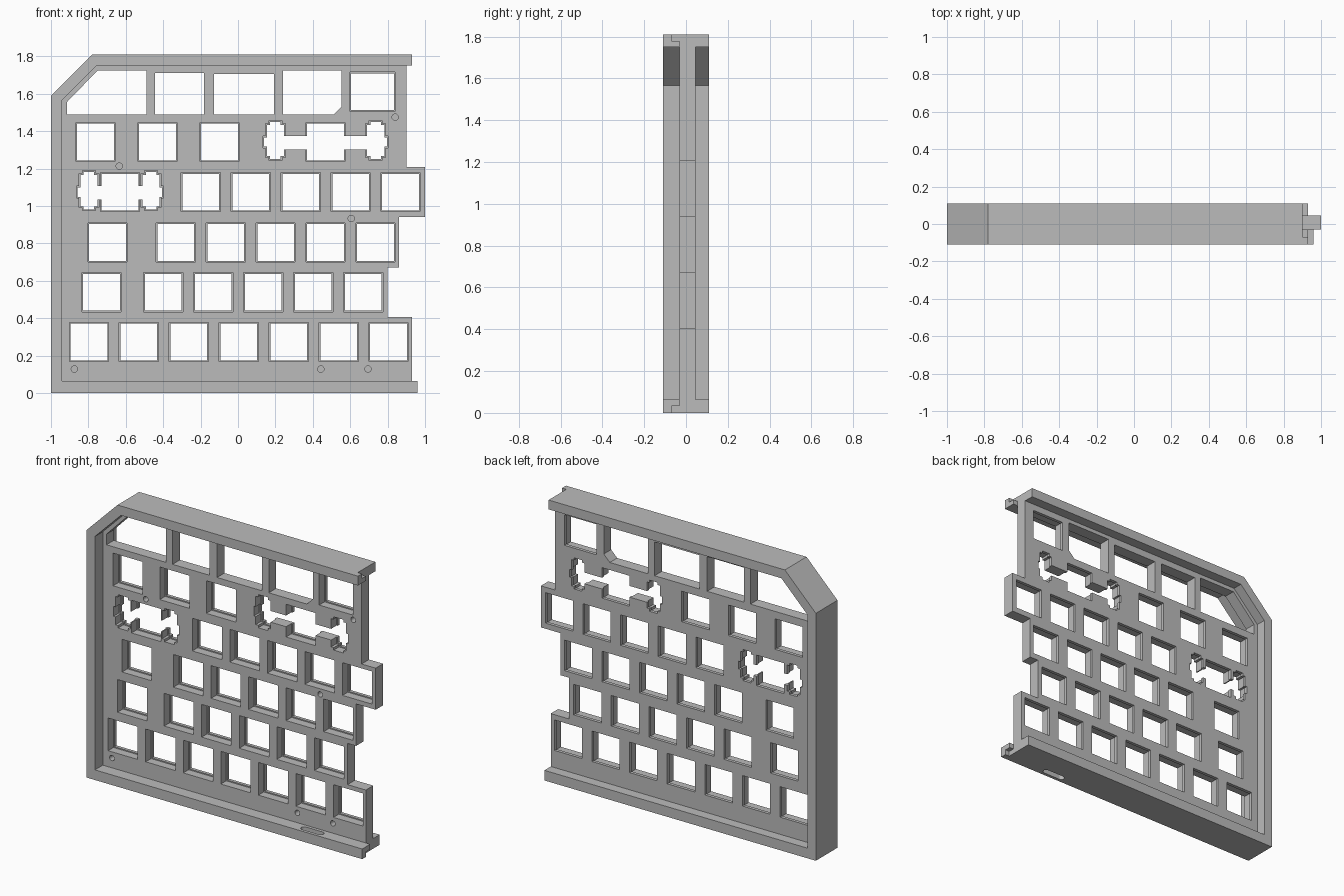
import bpy, bmesh, math

cube = bpy.data.objects.get("Cube")
if cube:
    bpy.data.objects.remove(cube, do_unlink=True)

grey = bpy.data.materials.new("matte grey")
grey.use_nodes = True
COLOR = (0.5, 0.5, 0.5, 1)
grey.diffuse_color = COLOR
grey.node_tree.nodes["Principled BSDF"].inputs["Base Color"].default_value = COLOR

FRONT, BACK = -0.11, 0.11            # rim depth
PLATE_F, PLATE_B = -0.03, 0.045      # key plate depth
LIP = 0.024                          # where the wide pocket meets the narrow lip
KEY = 0.196
STEP = 0.007                         # pocket clearance around each opening


def prism(bm, pts, a, b, axis="y"):
    """Extrude a closed outline from a to b along y (outline x,z) or z (outline x,y)."""
    place = (lambda u, v, w: (u, w, v)) if axis == "y" else (lambda u, v, w: (u, v, w))
    ends = [[bm.verts.new(place(u, v, w)) for u, v in pts] for w in (a, b)]
    faces = [bm.faces.new(ends[0]), bm.faces.new(ends[1][::-1])]
    for i in range(len(pts)):
        j = (i + 1) % len(pts)
        faces.append(bm.faces.new((ends[0][j], ends[0][i], ends[1][i], ends[1][j])))
    bmesh.ops.recalc_face_normals(bm, faces=faces)


def rect(x0, x1, z0, z1):
    return [(x0, z0), (x1, z0), (x1, z1), (x0, z1)]


def centred(x, z, w, h):
    return rect(x - w / 2, x + w / 2, z - h / 2, z + h / 2)


def circle(x, z, r, n=24):
    return [(x + r * math.cos(math.tau * i / n), z + r * math.sin(math.tau * i / n))
            for i in range(n)]


def make(name, bm):
    mesh = bpy.data.meshes.new(name)
    bm.to_mesh(mesh)
    bm.free()
    mesh.materials.append(grey)
    obj = bpy.data.objects.new(name, mesh)
    bpy.context.collection.objects.link(obj)
    return obj


def carve(target, bm):
    cutter = make("cutter", bm)
    cutter.hide_render = True
    mod = target.modifiers.new("openings", "BOOLEAN")
    mod.operation, mod.solver, mod.use_self = "DIFFERENCE", "EXACT", True
    mod.object = cutter
    bpy.context.view_layer.objects.active = target
    bpy.ops.object.modifier_apply(modifier=mod.name)
    bpy.data.objects.remove(cutter, do_unlink=True)


# Rim: one C-shaped band around the bottom, left, chamfered corner and top
bm = bmesh.new()
prism(bm, [(0.93, 0), (-1, 0), (-1, 1.59), (-0.78, 1.81), (0.9, 1.81), (0.9, 1.75),
           (-0.755, 1.75), (-0.94, 1.565), (-0.94, 0.065), (0.93, 0.065)], FRONT, BACK)
rim = make("outer_rim", bm)

# Rounded slot through the bottom rim
bm = bmesh.new()
half, r = 0.06, 0.02
slot = []
for i in range(18):
    a = -math.pi / 2 + math.pi * (i % 9) / 8 + (math.pi if i > 8 else 0)
    slot.append((0.578 + (half if i < 9 else -half) + r * math.cos(a), -0.07 + r * math.sin(a)))
prism(bm, slot, -0.05, 0.12, "z")
carve(rim, bm)

# Hooked joint tongues at the open ends of the rim
for name, x, outer, mid, inner in (("bottom_tongue", 0.93, 0, 0.032, 0.065),
                                   ("top_tongue", 0.9, 1.81, 1.78, 1.75)):
    bm = bmesh.new()
    sec = [(FRONT, outer), (-0.07, outer), (-0.07, mid), (-0.03, mid), (-0.03, inner), (FRONT, inner)]
    ends = [[bm.verts.new((xx, y, z)) for y, z in sec] for xx in (x, x + 0.03)]
    bm.faces.new(ends[0])
    bm.faces.new(ends[1][::-1])
    for i in range(6):
        j = (i + 1) % 6
        bm.faces.new((ends[0][j], ends[0][i], ends[1][i], ends[1][j]))
    bmesh.ops.recalc_face_normals(bm, faces=bm.faces[:])
    make(name, bm)

# Key plate with the staggered right edge
bm = bmesh.new()
prism(bm, [(-0.94, 0.065), (0.93, 0.065), (0.93, 0.405), (0.8, 0.405), (0.8, 0.67),
           (0.86, 0.67), (0.86, 0.94), (1, 0.94), (1, 1.207), (0.9, 1.207), (0.9, 1.75),
           (-0.755, 1.75), (-0.94, 1.565)], PLATE_F, PLATE_B)
plate = make("key_plate", bm)

bm = bmesh.new()


def opening(x, z, w, h):
    """Through hole with a slightly wider pocket in front."""
    prism(bm, centred(x, z, w, h), -0.1, 0.1)
    prism(bm, centred(x, z, w + 2 * STEP, h + 2 * STEP), -0.09, LIP)


# Key openings: row height, single keys, then evenly spaced run (start, count)
PITCH = 0.267
rows = [(1.342, [-0.762, -0.43, -0.099, 0.468], 0, 0),
        (1.074, [-0.631], -0.199, 5),
        (0.805, [-0.698], -0.333, 5),
        (0.538, [-0.73], -0.399, 5),
        (0.273, [], -0.797, 7)]
for z, singles, start, count in rows:
    for x in singles + [start + PITCH * i for i in range(count)]:
        opening(x, z, KEY, KEY)
opening(0.719, 1.61, 0.228, KEY)

# Stabiliser openings either side of the two wide keys
for cx, cz, reach in ((0.468, 1.342, 0.268), (-0.631, 1.074, 0.166)):
    for s in (-1, 1):
        x, z = cx + s * reach, cz + 0.008
        opening(x, z, 0.092, 0.168)
        opening(x, z, 0.056, 0.2)
        opening(x + s * 0.03, z - 0.008, 0.06, 0.05)
        prism(bm, centred(cx + s * reach / 2, cz - 0.003, reach, 0.072), -0.08, 0.08)

# Large component windows along the top
windows = [[(-0.914, 1.488), (-0.49, 1.488), (-0.49, 1.725), (-0.75, 1.725), (-0.914, 1.556)],
           rect(-0.444, -0.182, 1.488, 1.71),
           rect(-0.128, 0.192, 1.488, 1.705),
           [(0.24, 1.488), (0.51, 1.488), (0.553, 1.531), (0.553, 1.725), (0.24, 1.725)]]
for outline in windows:
    prism(bm, outline, -0.1, 0.1)

# Blind screw holes
for x, z in ((0.84, 1.475), (-0.635, 1.213), (0.605, 0.933),
             (-0.875, 0.128), (0.443, 0.128), (0.695, 0.128)):
    prism(bm, circle(x, z, 0.017), -0.1, 0.02)
carve(plate, bm)
